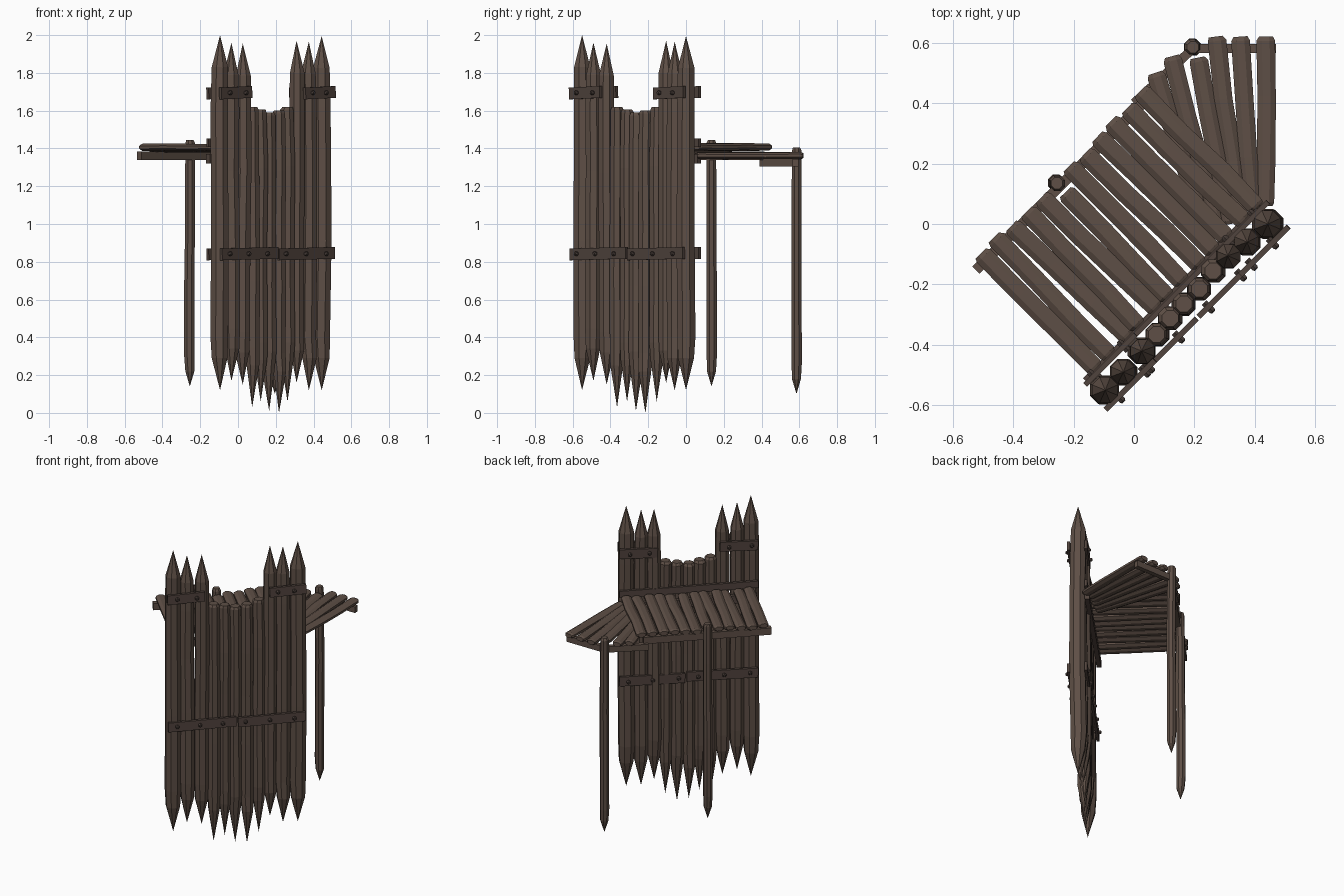
import bpy, bmesh, math, random
from mathutils import Vector

if "Cube" in bpy.data.objects:
    bpy.data.objects.remove(bpy.data.objects["Cube"])

random.seed(4)


def mat(name, c):
    m = bpy.data.materials.new(name)
    m.diffuse_color = (*c, 1)
    m.use_nodes = True
    m.node_tree.nodes["Principled BSDF"].inputs["Base Color"].default_value = m.diffuse_color
    return m


LOG = mat("brown timber", (0.112, 0.078, 0.061))
BOARD = mat("dark board", (0.082, 0.057, 0.047))
PEG = mat("dark peg", (0.058, 0.042, 0.036))


def sweep(name, p0, p1, w, h, prof, m, sides=8, wob=0.0):
    """Polygonal bar from p0 to p1; prof = (position 0..1, scale), scale 0 = point."""
    p0, p1 = Vector(p0), Vector(p1)
    ax = (p1 - p0).normalized()
    side = ax.cross(Vector((0, 0, 1)))
    side = side.normalized() if side.length > 0.2 else Vector((1, 0, 0))
    up = side.cross(ax)
    k = 1 / math.cos(math.pi / sides)      # so that w and h are across the flats
    bm = bmesh.new()
    rings = []
    for t, s in prof:
        c = p0.lerp(p1, t)
        if 0 < t < 1:
            c += (side + up * 0.5) * random.uniform(-wob, wob)
        if s == 0:
            rings.append([bm.verts.new(c)])
            continue
        ring = []
        for i in range(sides):
            a = 2 * math.pi * (i + 0.5) / sides
            ring.append(bm.verts.new(c + side * math.cos(a) * w * s * k / 2
                                     + up * math.sin(a) * h * s * k / 2))
        rings.append(ring)
    for a, b in zip(rings, rings[1:]):
        for i in range(sides):
            j = (i + 1) % sides
            if len(a) == 1:
                bm.faces.new((a[0], b[j], b[i]))
            elif len(b) == 1:
                bm.faces.new((a[i], a[j], b[0]))
            else:
                bm.faces.new((a[i], a[j], b[j], b[i]))
    for r in (rings[0], rings[-1]):
        if len(r) > 1:
            bm.faces.new(r)
    bmesh.ops.recalc_face_normals(bm, faces=bm.faces)
    me = bpy.data.meshes.new(name)
    bm.to_mesh(me)
    bm.free()
    me.materials.append(m)
    ob = bpy.data.objects.new(name, me)
    bpy.context.collection.objects.link(ob)
    return ob


def upright(name, x, y, z0, z1, r, pointed, tip=0.17, wob=0.005):
    """Vertical log, sharpened below, pointed or flat on top."""
    L = z1 - z0
    prof = [(0, 0), (tip / L, 0.88), (tip / L + 0.06, 1), (0.42, 1.0), (0.62, 0.97), (0.8, 0.97)]
    if pointed:
        prof += [(1 - 0.17 / L, 0.92), (1, 0)]
    else:
        prof += [(1 - 0.015 / L, 0.92), (1, 0.7)]
    sweep(name, (x, y, z0), (x, y, z1), 2 * r, 2 * r, prof, LOG, wob=wob)


def bar(name, p0, p1, w, h, m=BOARD):
    sweep(name, p0, p1, w, h, [(0, 1), (1, 1)], m, sides=4)


def an(a, n, z):
    """Along-wall / toward-front coordinates to world."""
    s = math.sqrt(0.5)
    return Vector(((a + n) * s, (a - n) * s, z))


# Palisade: tall pointed logs on both flanks, short flat ones between
for x, y, z0, z1, r in [(-0.095, -0.55, 0.12, 2.0, 0.047), (-0.035, -0.49, 0.17, 1.96, 0.043),
                        (0.025, -0.42, 0.15, 1.955, 0.043), (0.31, -0.105, 0.16, 1.97, 0.042),
                        (0.375, -0.06, 0.12, 1.965, 0.043), (0.443, 0.0, 0.12, 1.995, 0.048)]:
    upright("tall_stake", x, y, z0, z1, r, True)
for x, y, z0, z1 in [(0.075, -0.365, 0.03, 1.62), (0.12, -0.312, 0.06, 1.605), (0.165, -0.265, 0.01, 1.59),
                     (0.217, -0.215, 0.0, 1.60), (0.262, -0.155, 0.06, 1.62)]:
    upright("short_stake", x, y, z0, z1, 0.038, False, tip=0.22)

# Cross boards on front and back of the palisade, with pegs
F, B = 0.368, 0.262
boards = [  # a0, a1, n, z, peg positions
    (-0.50, -0.27, F, 1.695, (-0.44, -0.32)), (0.13, 0.355, F, 1.695, (0.18, 0.28)),
    (-0.495, -0.075, F, 0.843, (-0.44, -0.30, -0.16)), (-0.065, 0.35, F, 0.843, (-0.02, 0.13, 0.28)),
    (-0.49, -0.255, B, 1.695, (-0.45, -0.31)), (0.13, 0.365, B, 1.695, (0.18, 0.30)),
    (-0.49, -0.05, B, 0.843, (-0.44, -0.28, -0.12)), (-0.04, 0.365, B, 0.843, (0.0, 0.16, 0.31))]
for a0, a1, n, z, pegs in boards:
    bar("cross_board", an(a0, n, z - 0.004), an(a1, n, z + 0.004), 0.018, 0.062)
    d = 1 if n == F else -1
    for a in pegs:
        sweep("peg", an(a, n - 0.02 * d, z), an(a, n + 0.025 * d, z), 0.022, 0.022,
              [(0, 1), (0.85, 1), (1, 0.6)], PEG, sides=6)

# Ledgers that hold the deck against the wall
bar("upper_ledger", an(-0.49, B, 1.43), an(0.365, B, 1.43), 0.018, 0.045)
bar("lower_ledger", an(-0.48, 0.255, 1.345), an(0.355, 0.255, 1.345), 0.028, 0.05)

# Main deck planks, square to the wall
PLANK = [(0, 0.75), (0.025, 1), (0.35, 0.98), (0.7, 1), (0.98, 0.95), (1, 0.75)]
for i in range(12):
    a = -0.428 + i * 0.0683
    out = -0.235 if i == 5 else -0.285 - random.uniform(-0.008, 0.012)
    z = 1.403 + random.uniform(-0.006, 0.006)
    sweep("deck_plank", an(a, out, z), an(a + random.uniform(-0.006, 0.012), 0.25, z),
          0.064, 0.038, PLANK, LOG, wob=0.003)

# Lower side deck, planks fanned out
fan = [((0.437, 0.62), (0.435, 0.06)), ((0.352, 0.62), (0.392, 0.05)), ((0.27, 0.62), (0.35, 0.03)),
       ((0.21, 0.55), (0.32, 0.0)), ((0.125, 0.555), (0.28, -0.03)), ((0.07, 0.50), (0.25, -0.05))]
for p, q in fan:
    sweep("side_plank", (*p, 1.362), (*q, 1.362), 0.062, 0.036, PLANK, LOG, wob=0.003)

# Edge beams below the planks
bar("deck_beam", an(-0.478, -0.262, 1.362), an(0.31, -0.262, 1.362), 0.035, 0.045, LOG)
bar("side_beam_angled", (0.0, 0.40, 1.325), (0.2, 0.585, 1.325), 0.03, 0.04, LOG)
bar("side_beam", (0.18, 0.58, 1.325), (0.47, 0.58, 1.325), 0.03, 0.04, LOG)

# Support posts
upright("support_post", -0.255, 0.135, 0.14, 1.445, 0.027, False, tip=0.08, wob=0.003)
upright("support_post", 0.195, 0.585, 0.10, 1.405, 0.027, False, tip=0.08, wob=0.003)
